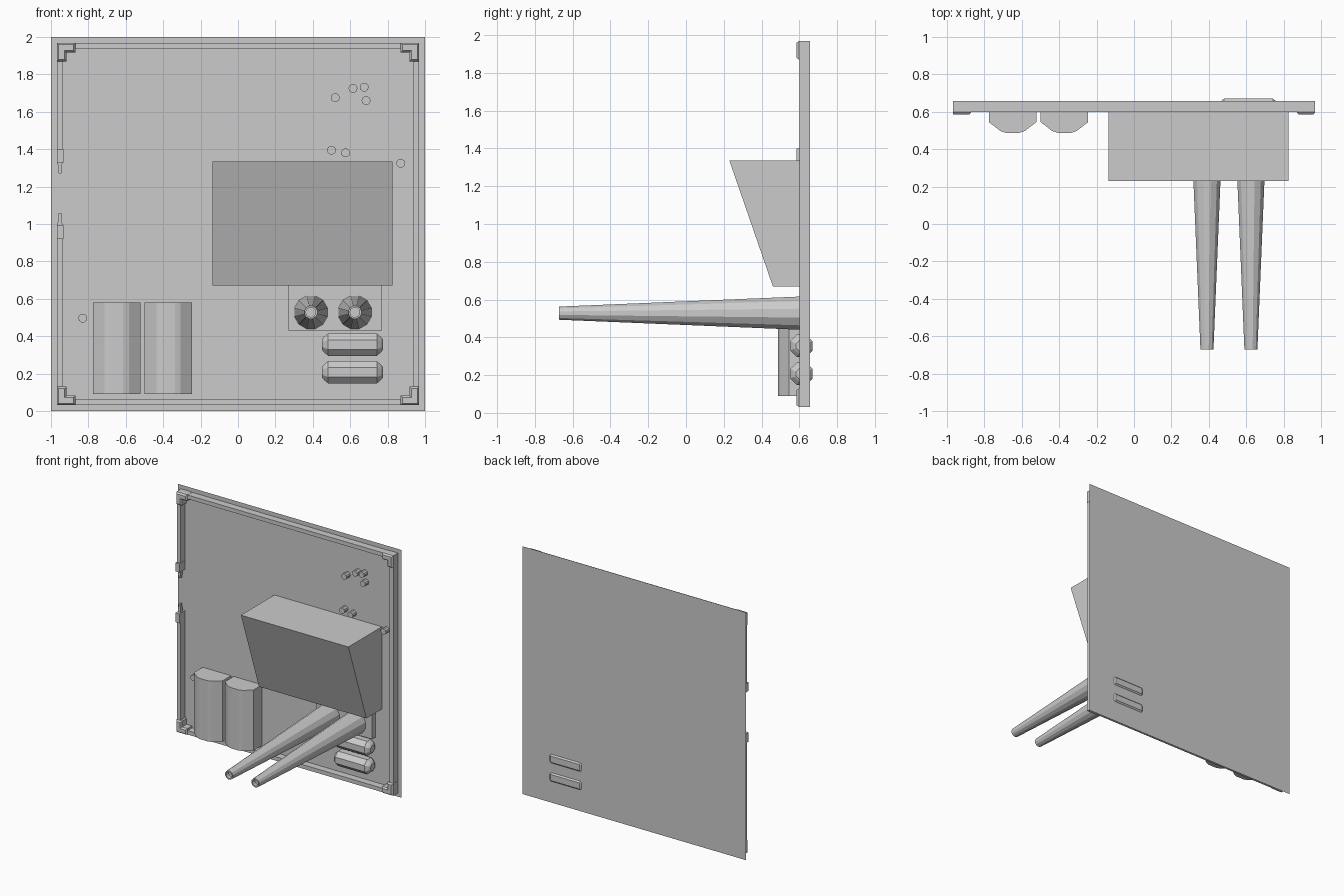
import bpy, bmesh, math
from mathutils import Matrix, Vector

if "Cube" in bpy.data.objects:
    bpy.data.objects.remove(bpy.data.objects["Cube"])

BACK = 0.66      # y of the wall sheet
INNER = 0.657    # back of the parts that sit on it


def finish(name, bm):
    bmesh.ops.recalc_face_normals(bm, faces=bm.faces)
    me = bpy.data.meshes.new(name)
    bm.to_mesh(me)
    bm.free()
    ob = bpy.data.objects.new(name, me)
    bpy.context.collection.objects.link(ob)
    return ob


def prism(name, pts, offset, place):
    """Extrude a closed 2D outline; place() maps a 2D point to 3D."""
    bm = bmesh.new()
    f = bm.faces.new([bm.verts.new(place(*p)) for p in pts])
    ext = bmesh.ops.extrude_face_region(bm, geom=[f])
    bmesh.ops.translate(bm, vec=offset,
                        verts=[v for v in ext["geom"] if isinstance(v, bmesh.types.BMVert)])
    return finish(name, bm)


def box(name, x0, x1, y0, y1, z0, z1):
    return prism(name, [(x0, z0), (x1, z0), (x1, z1), (x0, z1)],
                 (0, y1 - y0, 0), lambda x, z: (x, y0, z))


def lathe(name, rings, sides, axis, centre, phase=0.0):
    """Join (position, radius) rings along the x or y axis and cap both ends."""
    bm = bmesh.new()
    loops = []
    for t, r in rings:
        loop = []
        for i in range(sides):
            a = 2 * math.pi * i / sides + phase
            u, w = r * math.cos(a), r * math.sin(a)
            co = Vector((t, u, w)) if axis == "x" else Vector((u, t, w))
            loop.append(bm.verts.new(co + Vector(centre)))
        loops.append(loop)
    for a, b in zip(loops, loops[1:]):
        for i in range(sides):
            j = (i + 1) % sides
            bm.faces.new((a[i], a[j], b[j], b[i]))
    bm.faces.new(loops[0])
    bm.faces.new(loops[-1])
    return finish(name, bm)


# Wall sheet
bm = bmesh.new()
bm.faces.new([bm.verts.new((x, BACK, z)) for x, z in ((-1, 0), (-1, 2), (1, 2), (1, 0))])
finish("wall_sheet", bm)

# Border rails, with a gap in the left one
O, I = 0.967, 0.935
box("rail_top", -O, O, 0.6, INNER, 1 + I, 1 + O)
box("rail_bottom", -O, O, 0.6, INNER, 1 - O, 1 - I)
box("rail_right", I, O, 0.6, INNER, 1 - I, 1 + I)
box("rail_left_upper", -O, -I, 0.6, INNER, 1.34, 1 + I)
box("rail_left_lower", -O, -I, 0.6, INNER, 1 - I, 0.99)

# L-shaped corner brackets with a chamfered front
for sx in (-1, 1):
    for sz in (-1, 1):
        bm = bmesh.new()
        L, T, C = 0.87, 0.918, 0.01
        rings = []
        for y, c in ((INNER, 0), (0.598, 0), (0.585, C)):
            o, l, t = O + 0.002 - c, L + c, T + c
            pts = [(o, o), (l, o), (l, t), (t, t), (t, l), (o, l)]
            rings.append([bm.verts.new((sx * x, y, 1 + sz * z)) for x, z in pts])
        for a, b in zip(rings, rings[1:]):
            for i in range(6):
                j = (i + 1) % 6
                bm.faces.new((a[i], a[j], b[j], b[i]))
        bm.faces.new(rings[0])
        bm.faces.new(rings[-1])
        finish("corner_bracket", bm)

# Rail end blocks and the thin pins pointing into the gap
for name, z0, z1, zt in (("upper", 1.40, 1.33, 1.27), ("lower", 0.92, 0.995, 1.06)):
    box("rail_end_" + name, -O - 0.002, -I + 0.002, 0.585, INNER, z0, z1)
    prism("rail_pin_" + name, [(-0.965, z1), (-0.939, z1), (-0.945, zt), (-0.958, zt)],
          (0, 0.025, 0), lambda x, z: (x, 0.61, z))

# Sloped box
prism("sloped_box", [(INNER, 0.67), (0.46, 0.67), (0.23, 1.335), (INNER, 1.335)],
      (0.96, 0, 0), lambda y, z: (-0.135, y, z))

# Mounting plate and two tapered pipes with open tips
box("pipe_plate", 0.27, 0.77, 0.61, INNER, 0.43, 0.67)
for x in (0.39, 0.625):
    lathe("tapered_pipe", [(0.65, 0.093), (-0.672, 0.036), (-0.672, 0.026), (-0.64, 0.026)],
          12, "y", (x, 0, 0.528), math.pi / 12)

# Rounded half columns
half = [(0.127, INNER), (0.127, 0.545), (0.065, 0.497), (0.035, 0.487)]
outline = half + [(-x, y) for x, y in reversed(half)]
for cx in (-0.649, -0.372):
    prism("half_column", outline, (0, 0, 0.49), lambda x, y: (cx + x, y, 0.09))

# Horizontal capsules passing through the sheet
for z in (0.355, 0.207):
    lathe("capsule", [(-0.163, 0.03), (-0.152, 0.045), (-0.13, 0.0645),
                      (0.13, 0.0645), (0.152, 0.045), (0.163, 0.03)],
          8, "x", (0.612, 0.611, z), math.pi / 8)

# Small round studs
for x, z in ((0.52, 1.675), (0.615, 1.725), (0.675, 1.732), (0.685, 1.66),
             (0.5, 1.395), (0.575, 1.38), (0.87, 1.325), (-0.83, 0.497)):
    lathe("stud", [(0.61, 0.024), (INNER, 0.024)], 10, "y", (x, 0, z))
